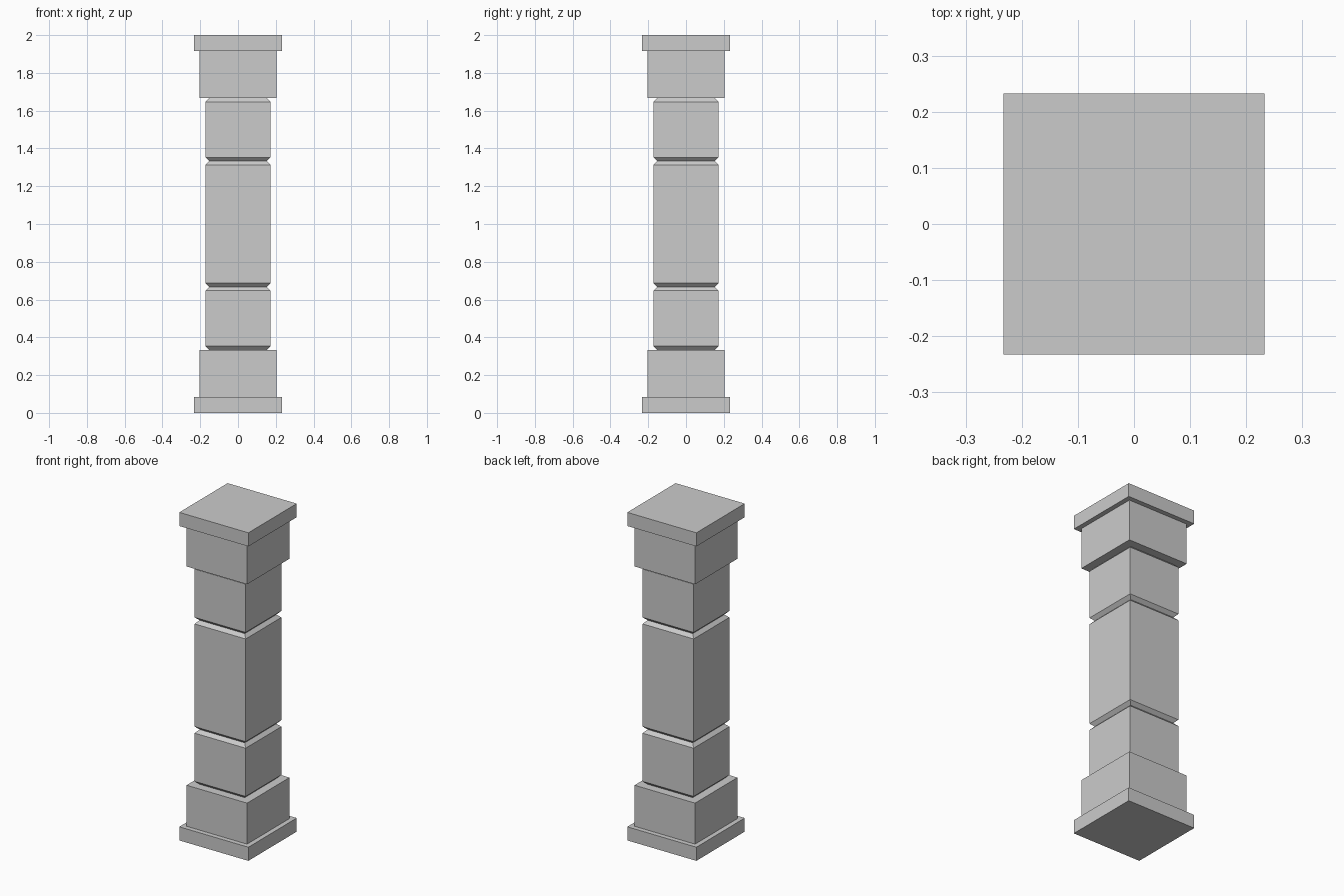
import bpy, bmesh

if "Cube" in bpy.data.objects:
    bpy.data.objects.remove(bpy.data.objects["Cube"])


def square_stack(name, rings):
    """Closed square solid from (half width, height) rings, bottom to top."""
    bm = bmesh.new()
    loops = [[bm.verts.new((sx * h, sy * h, z))
              for sx, sy in ((-1, -1), (1, -1), (1, 1), (-1, 1))]
             for h, z in rings]
    for low, high in zip(loops, loops[1:]):
        for i in range(4):
            j = (i + 1) % 4
            bm.faces.new((low[i], low[j], high[j], high[i]))
    bm.faces.new(loops[0][::-1])
    bm.faces.new(loops[-1])
    mesh = bpy.data.meshes.new(name)
    bm.to_mesh(mesh)
    bm.free()
    obj = bpy.data.objects.new(name, mesh)
    bpy.context.collection.objects.link(obj)
    return obj


PLATE, BLOCK, SHAFT, BEVEL = 0.233, 0.204, 0.172, 0.02

# Base and capital: wide end plates with narrower blocks
square_stack("base_plate", [(PLATE, 0), (PLATE, 0.083)])
square_stack("base_block", [(BLOCK, 0.083), (BLOCK, 0.333)])
square_stack("capital_block", [(BLOCK, 1.667), (BLOCK, 1.917)])
square_stack("capital_plate", [(PLATE, 1.917), (PLATE, 2)])

# Shaft: three stones with bevelled ends forming V grooves
for name, z0, z1 in (("lower_shaft", 0.333, 0.667),
                     ("middle_shaft", 0.667, 1.333),
                     ("upper_shaft", 1.333, 1.667)):
    square_stack(name, [(SHAFT - BEVEL, z0), (SHAFT, z0 + BEVEL),
                        (SHAFT, z1 - BEVEL), (SHAFT - BEVEL, z1)])
